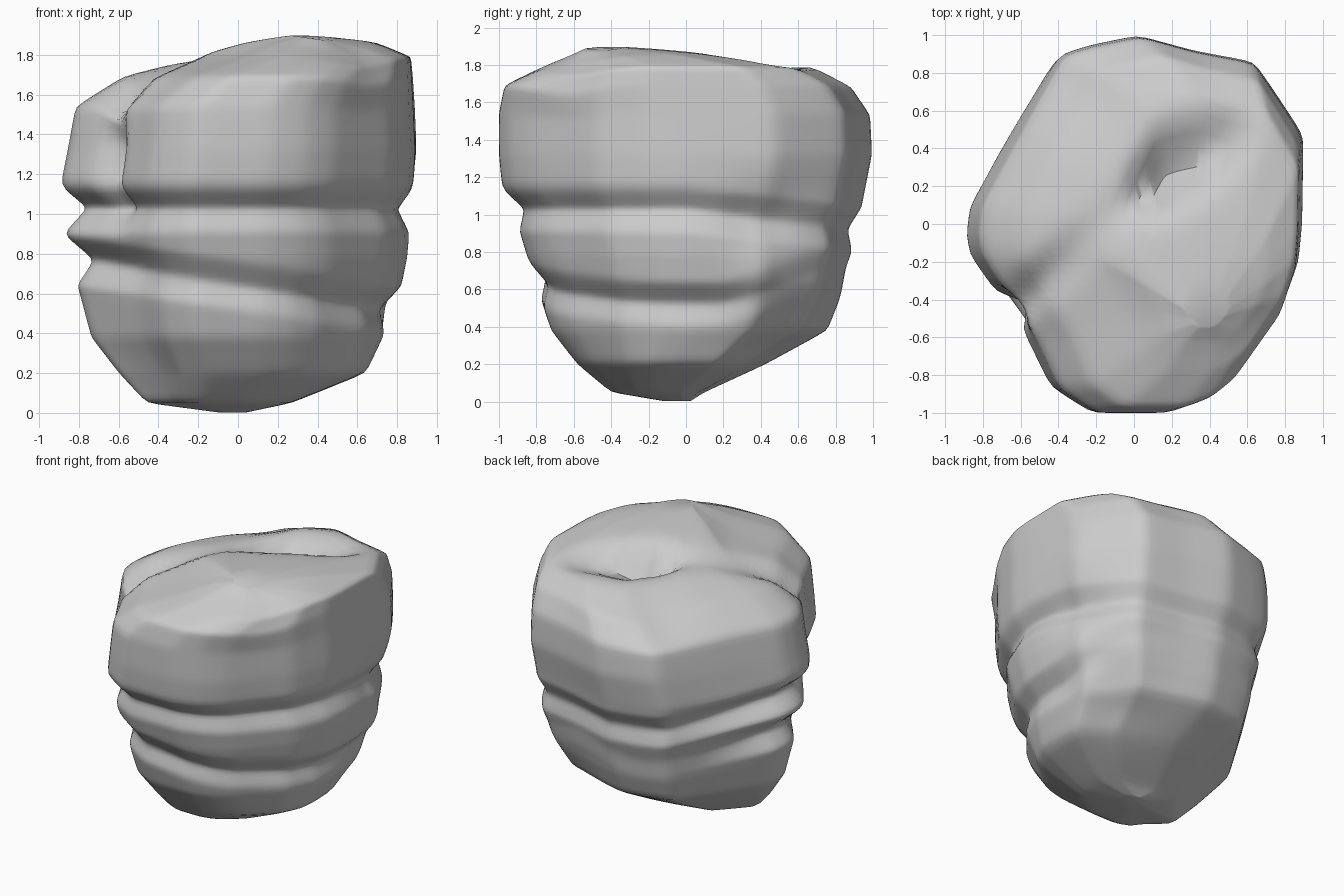
import bpy, bmesh, math
from mathutils import Vector

if "Cube" in bpy.data.objects:
    bpy.data.objects.remove(bpy.data.objects["Cube"])

# Plan outline at the widest height (counter-clockwise)
OUTLINE = [(0.89, 0.0), (0.90, 0.47), (0.75, 0.69), (0.63, 0.86), (0.30, 0.92),
           (0.0, 1.0), (-0.25, 0.95), (-0.42, 0.90), (-0.65, 0.51), (-0.88, 0.10),
           (-0.90, -0.05), (-0.88, -0.16), (-0.58, -0.60), (-0.45, -0.87),
           (-0.25, -1.0), (0.15, -1.0), (0.33, -0.94), (0.47, -0.84),
           (0.77, -0.47), (0.87, -0.20)]

# Height, then left / right / front / back extents of each layer
LAYERS = [(0.00, -0.08, 0.03, -0.10, 0.02), (0.05, -0.46, 0.27, -0.40, 0.10),
          (0.20, -0.60, 0.65, -0.58, 0.43), (0.38, -0.74, 0.74, -0.72, 0.76),
          (0.53, -0.78, 0.78, -0.77, 0.82), (0.64, -0.81, 0.83, -0.80, 0.85),
          (0.78, -0.84, 0.86, -0.85, 0.89), (0.88, -0.87, 0.87, -0.88, 0.91),
          (1.02, -0.88, 0.88, -0.93, 0.94),
          (1.12, -0.90, 0.89, -0.98, 0.96), (1.32, -0.86, 0.90, -1.00, 1.00),
          (1.54, -0.82, 0.89, -1.00, 0.99), (1.69, -0.58, 0.88, -0.97, 0.89),
          (1.79, -0.22, 0.87, -0.77, 0.68), (1.86, 0.03, 0.70, -0.62, 0.12),
          (1.905, 0.28, 0.48, -0.54, -0.36)]


def resample(points, count):
    """Evenly spaced points along a closed outline."""
    pts = [Vector(p) for p in points]
    segs = [(a, b, (b - a).length) for a, b in zip(pts, pts[1:] + pts[:1])]
    step = sum(s[2] for s in segs) / count
    out, pos = [], 0.0
    for a, b, length in segs:
        while pos < length and len(out) < count:
            out.append(a.lerp(b, pos / length))
            pos += step
        pos -= length
    return out


def bump(d, width):
    return math.exp(-(d / width) ** 2)


def tent(d, width):
    return max(0.0, 1 - abs(d) / width)


def ramp(v, lo, hi):
    return min(1.0, max(0.0, (v - lo) / (hi - lo)))


def sculpt(p):
    radial = Vector((p.x, p.y, 0)).normalized()
    q = p.copy()

    # Two creases around the waist; the lower one climbs to the left and back
    upper = 1.03 - 0.12 * max(0, p.y)
    lower = 0.64 - 0.13 * p.x / 0.85 + 0.30 * max(0, p.y - 0.2) * ramp(p.x, -0.2, 0.3)
    back = ramp(p.y, 0.1, 0.6)
    left = ramp(-p.x, 0.3, 0.8)
    cut = (0.07 + 0.05 * left - 0.02 * back) * tent(p.z - upper, 0.12)
    cut += (0.06 + 0.05 * left) * (1 - 0.8 * back) * tent(p.z - lower, 0.12)

    # Small dent where the lobes meet, and a trimmed back-right bottom corner
    cut += 0.07 * bump((p - Vector((0.85, 0.42, 0.95))).length, 0.2)
    cut += 0.09 * bump((p - Vector((0.55, 0.50, 0.30))).length, 0.28)
    q -= radial * cut

    # Bent cleft between the lobes: open at the left, a pit near the middle
    line = 0.12 + (0.52 if p.x > 0 else 0.95) * p.x
    across = 0.8 * (p.y - line)
    pit = ramp(p.x, -0.08, 0.14) * (1 - ramp(p.x, 0.14, 0.65))
    width = 0.09 if across < 0 else 0.18 + 0.08 * pit
    depth = 0.04 + 0.10 * ramp(-p.x, 0.25, 0.55) + 0.26 * pit
    depth *= 1 - ramp(p.x, 0.5, 0.75)
    top = ramp(p.z, 1.35, 1.6)
    inward = Vector((0, 0, -1)) * top - radial * (1 - top)
    q += inward * depth * tent(across, width) * ramp(p.z, 0.9, 1.2)

    # Rounded shoulders at the back left and front right
    high = ramp(p.z, 1.4, 1.65)
    q.z -= 0.06 * high * bump(math.hypot(p.x + 0.25, p.y - 0.75), 0.3)
    q.z -= 0.05 * high * bump(math.hypot(p.x - 0.6, p.y + 0.6), 0.25)
    return q


# Loft the layers into one closed lumpy body
COUNT, SUB = 120, 6
outline = resample(OUTLINE, COUNT)
levels = []
for a, b in zip(LAYERS, LAYERS[1:]):
    levels += [[u + (v - u) * i / SUB for u, v in zip(a, b)] for i in range(SUB)]
levels.append(list(LAYERS[-1]))

bm = bmesh.new()
rings = []
for z, left, right, front, back in levels:
    ring = []
    for o in outline:
        u, v = (o.x + 0.9) / 1.8, (o.y + 1) / 2
        p = Vector((left + (right - left) * u, front + (back - front) * v, z))
        ring.append(bm.verts.new(sculpt(p)))
    rings.append(ring)
for lo, hi in zip(rings, rings[1:]):
    for i in range(COUNT):
        j = (i + 1) % COUNT
        bm.faces.new((lo[i], lo[j], hi[j], hi[i]))
bm.faces.new(rings[0][::-1])
bm.faces.new(rings[-1])
bmesh.ops.recalc_face_normals(bm, faces=bm.faces[:])

mesh = bpy.data.meshes.new("lumpy_boulder")
bm.to_mesh(mesh)
bm.free()
boulder = bpy.data.objects.new("lumpy_boulder", mesh)
bpy.context.collection.objects.link(boulder)
bpy.context.view_layer.objects.active = boulder
boulder.select_set(True)

# Soften the creases slightly
soft = boulder.modifiers.new("soften", 'SMOOTH')
soft.factor = 0.5
soft.iterations = 4
bpy.ops.object.shade_smooth_by_angle(angle=math.radians(80))
